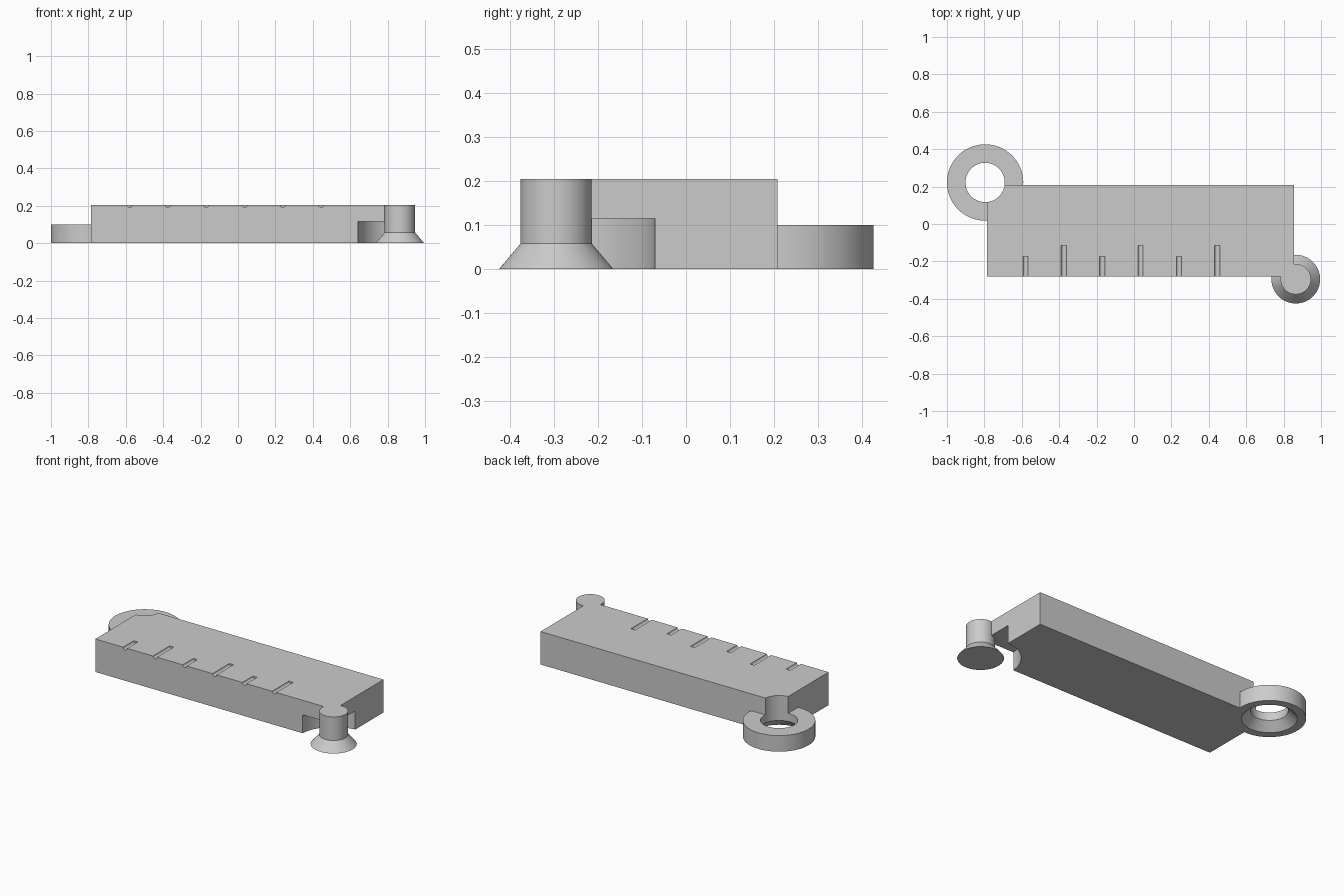
import bpy
import bmesh
from math import radians
from mathutils import Matrix

cube = bpy.data.objects.get("Cube")
if cube:
    bpy.data.objects.remove(cube, do_unlink=True)

grey = bpy.data.materials.new("plain grey")
grey.use_nodes = True
grey.diffuse_color = (0.6, 0.6, 0.6, 1)
grey.node_tree.nodes["Principled BSDF"].inputs["Base Color"].default_value = (0.6, 0.6, 0.6, 1)

HEIGHT = 0.205
FRONT = -0.28
RING = (-0.796, 0.222)
PIN = (0.865, -0.295)


def make_object(name, bm):
    mesh = bpy.data.meshes.new(name)
    bmesh.ops.recalc_face_normals(bm, faces=bm.faces)
    bm.to_mesh(mesh)
    bm.free()
    mesh.materials.append(grey)
    obj = bpy.data.objects.new(name, mesh)
    bpy.context.collection.objects.link(obj)
    return obj


def box(name, low, high):
    bm = bmesh.new()
    bmesh.ops.create_cube(bm, size=1)
    for v in bm.verts:
        v.co = [l + (c + 0.5) * (h - l) for c, l, h in zip(v.co, low, high)]
    return make_object(name, bm)


def turned(name, centre, profile, sides=96):
    """Solid of revolution from (radius, height) pairs, capped at both ends."""
    bm = bmesh.new()
    loops = []
    for radius, z in profile:
        loop = bmesh.ops.create_circle(bm, segments=sides, radius=radius,
                                       matrix=Matrix.Translation((*centre, z)))["verts"]
        loops.append(loop)
    for a, b in zip(loops, loops[1:]):
        for i in range(sides):
            j = (i + 1) % sides
            bm.faces.new((a[i], a[j], b[j], b[i]))
    bm.faces.new(loops[0])
    bm.faces.new(loops[-1])
    return make_object(name, bm)


def slot(x, back):
    """Round-bottomed groove cutter running in from the front edge."""
    bm = bmesh.new()
    start = FRONT - 0.05
    place = Matrix.Translation((x, (start + back) / 2, HEIGHT)) @ Matrix.Rotation(radians(90), 4, "X")
    bmesh.ops.create_cone(bm, cap_ends=True, segments=16, radius1=0.014,
                          radius2=0.014, depth=back - start, matrix=place)
    return make_object("slot_cutter", bm)


def combine(target, other, operation):
    mod = target.modifiers.new(other.name, "BOOLEAN")
    mod.operation = operation
    mod.solver = "EXACT"
    mod.object = other
    bpy.context.view_layer.objects.active = target
    bpy.ops.object.modifier_apply(modifier=mod.name)
    bpy.data.objects.remove(other, do_unlink=True)


# Main block with the eyelet ring on its back corner
body = box("link_body", (-0.785, FRONT, 0), (0.855, 0.208, HEIGHT))
combine(body, turned("eyelet_ring", RING, [(0.204, 0), (0.204, 0.1)]), "UNION")

# Countersunk hole through the ring
hole = [(0.18, -0.025), (0.105, 0.05), (0.105, 0.3)]
combine(body, turned("hole_cutter", RING, hole), "DIFFERENCE")

# Clearance pocket under the front corner
combine(body, turned("pocket_cutter", PIN, [(0.225, -0.1), (0.225, 0.115)]), "DIFFERENCE")

# Alternating short and long grooves along the front edge
for i in range(6):
    combine(body, slot(-0.58 + i * 0.205, -0.115 if i % 2 else -0.175), "DIFFERENCE")

# Flared pin hanging from the front corner
pin = turned("flared_pin", PIN, [(0.13, 0), (0.081, 0.058), (0.081, HEIGHT)])
combine(body, pin, "UNION")

bpy.ops.object.select_all(action="DESELECT")
body.select_set(True)
bpy.context.view_layer.objects.active = body
bpy.ops.object.shade_smooth_by_angle(angle=radians(25))
